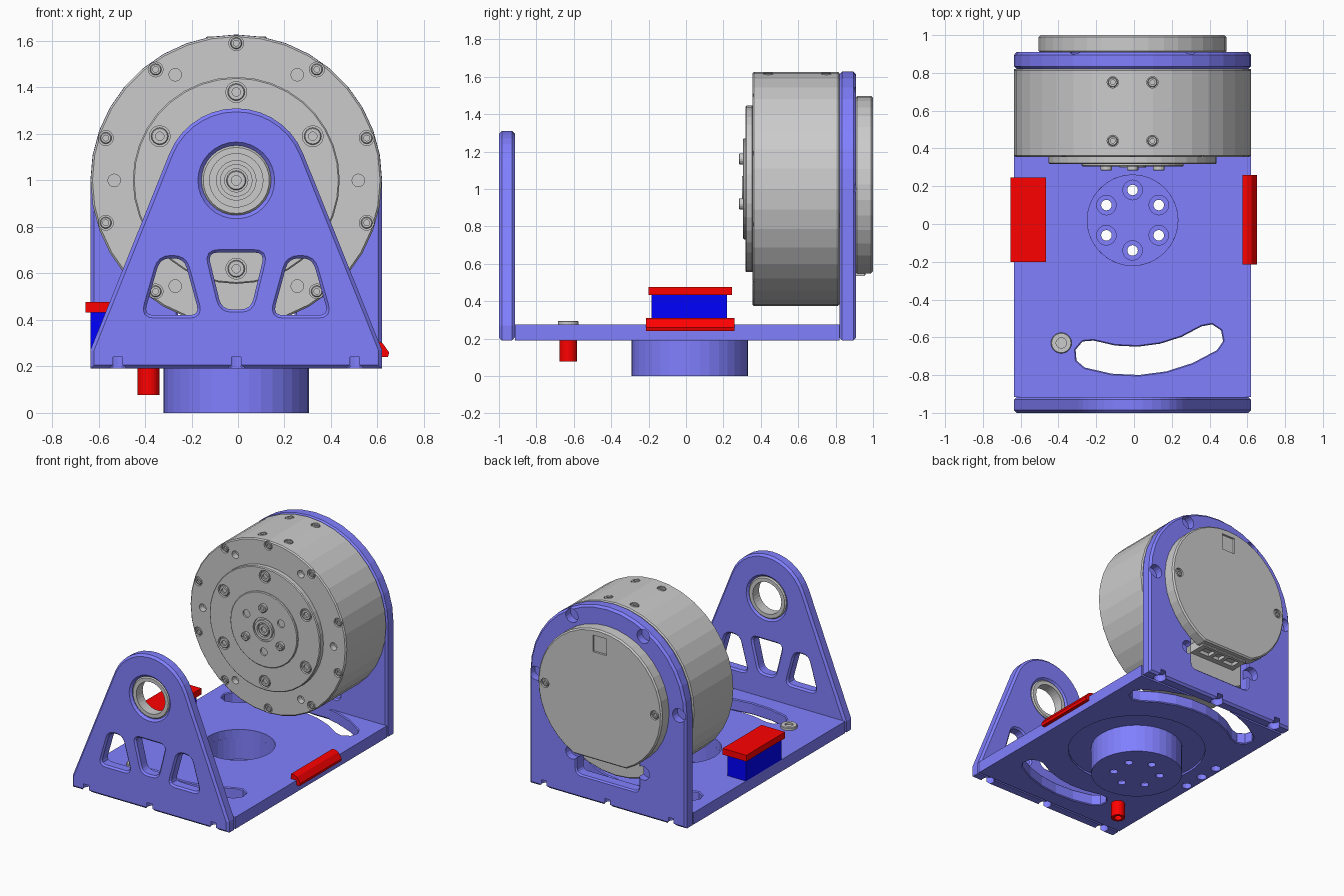
import bpy, bmesh, math
from mathutils import Vector

if "Cube" in bpy.data.objects:
    bpy.data.objects.remove(bpy.data.objects["Cube"])

CX, CZ = -0.0075, 1.0      # joint axis in x and z
PY = 0.02                  # turntable axis in y


def material(name, rgb):
    m = bpy.data.materials.new(name)
    m.diffuse_color = (*rgb, 1)
    m.use_nodes = True
    m.node_tree.nodes["Principled BSDF"].inputs["Base Color"].default_value = m.diffuse_color
    return m


VIOLET = material("violet", (0.22, 0.215, 1.0))
RED = material("red", (1.0, 0.0, 0.0))
BLUE = material("blue", (0.0, 0.0, 1.0))


def arc(x, y, r, a0, a1, n):
    return [(x + r * math.cos(math.radians(a0 + (a1 - a0) * i / n)),
             y + r * math.sin(math.radians(a0 + (a1 - a0) * i / n))) for i in range(n + 1)]


def circle(x, y, r, n=24):
    return arc(x, y, r, 0, 360, n)[:-1]


def ring_of(r, angles, size, x=CX, y=CZ, n=16):
    """Circles spread round a centre."""
    return [circle(x + r * math.cos(math.radians(a)), y + r * math.sin(math.radians(a)), size, n)
            for a in angles]


def rect(x0, y0, x1, y1):
    return [(x0, y0), (x1, y0), (x1, y1), (x0, y1)]


def rounded(pts, d, n=4):
    """Soften each corner of a polygon with a short curve."""
    out = []
    for i, p in enumerate(pts):
        p, a, b = Vector(p), Vector(pts[i - 1]), Vector(pts[(i + 1) % len(pts)])
        s, e = p + (a - p).normalized() * d, p + (b - p).normalized() * d
        for k in range(n + 1):
            t = k / n
            out.append(tuple(s * (1 - t) ** 2 + p * 2 * t * (1 - t) + e * t * t))
    return out


def inset(pts, d):
    v = [Vector(p) for p in pts]
    if sum(v[i - 1].x * v[i].y - v[i].x * v[i - 1].y for i in range(len(v))) < 0:
        v.reverse()
    out = []
    for i, p in enumerate(v):
        e1, e2 = (p - v[i - 1]).normalized(), (v[(i + 1) % len(v)] - p).normalized()
        n1, n2 = Vector((e1.y, -e1.x)), Vector((e2.y, -e2.x))
        out.append(p - (n1 + n2) * (d / max(0.2, 1 + n1.dot(n2))))
    return out


def loft(name, outlines, rings, axis='y', mat=None, loop=False):
    """Stack (inset, depth) copies of each outline along an axis."""
    place = {'y': lambda u, w, d: (u, d, w), 'z': lambda u, w, d: (u, w, d)}[axis]
    bm = bmesh.new()
    for pts in outlines:
        rows = [[bm.verts.new(place(p.x, p.y, d)) for p in inset(pts, k)] for k, d in rings]
        n = len(pts)
        for a, b in zip(rows, rows[1:] + (rows[:1] if loop else [])):
            for i in range(n):
                bm.faces.new((a[i], a[(i + 1) % n], b[(i + 1) % n], b[i]))
        if not loop:
            bm.faces.new(rows[0])
            bm.faces.new(rows[-1])
    bmesh.ops.recalc_face_normals(bm, faces=bm.faces)
    me = bpy.data.meshes.new(name)
    bm.to_mesh(me)
    bm.free()
    ob = bpy.data.objects.new(name, me)
    bpy.context.collection.objects.link(ob)
    if mat:
        me.materials.append(mat)
    return ob


def slab(name, outlines, a, b, c=0, axis='y', mat=None):
    rings = [(c, a), (0, a + abs(c)), (0, b - abs(c)), (c, b)] if c else [(0, a), (0, b)]
    return loft(name, outlines, rings, axis, mat)


def hole(outlines, a, b, c=0, axis='y'):
    """Cutter right through a..b, flared by c at both faces."""
    return slab("cutter", outlines, a - 0.01, b + 0.01, -(c + 0.01) if c else 0, axis)


def cut(ob, cutters, mat=None):
    for c in cutters:
        c.hide_render = True
        m = ob.modifiers.new("cut", 'BOOLEAN')
        m.operation, m.solver, m.object = 'DIFFERENCE', 'EXACT', c
    me = bpy.data.meshes.new_from_object(ob.evaluated_get(bpy.context.evaluated_depsgraph_get()))
    ob.modifiers.clear()
    ob.data = me
    me.materials.clear()
    if mat:
        me.materials.append(mat)
    for p in me.polygons:
        p.material_index = 0
    for c in cutters:
        bpy.data.objects.remove(c)


def screws(name, outlines, root, top, r, axis='y'):
    """Heads with a sunk socket; top is the visible end."""
    s = 1 if top > root else -1
    return loft(name, outlines, [(0, root), (0, top - s * 0.004), (0.004, top), (r * 0.5, top),
                                 (r * 0.5, top - s * 0.012)], axis)


def mirror(pts):
    return [(2 * CX - x, y) for x, y in pts]


X0, X1 = CX - 0.6275, CX + 0.6275
EDGE_X = (CX - 0.51, CX, CX + 0.51)

# Front bearing plate with lightening holes
front = slab("front_plate", [[(X0, 0.19), (X1, 0.19), (X1, 0.27)] + arc(CX, CZ, 0.31, 22, 158, 14)
                             + [(X0, 0.27)]], -1.0, -0.915, 0.015, mat=VIOLET)
side = rounded([(-0.405, 0.42), (-0.165, 0.42), (-0.232, 0.665), (-0.335, 0.665)], 0.045)
middle = rounded([(-0.13, 0.69), (0.115, 0.69), (0.055, 0.445), (-0.07, 0.445)], 0.045)
cut(front, [hole([circle(CX, CZ, 0.15, 32)], -1.0, -0.915, 0.015),
            hole([side], -1.0, -0.915, 0.012),
            hole([middle], -1.0, -0.915, 0.012),
            hole([mirror(side)], -1.0, -0.915, 0.012),
            slab("cutter", [circle(x, -0.962, 0.044, 16) for x in EDGE_X], 0.1, 0.24, axis='z')], VIOLET)
loft("bearing", [circle(CX, CZ, 0.15, 32)],
     [(0.008, -0.99), (0, -0.98), (0, -0.925), (0.008, -0.917), (0.035, -0.917), (0.035, -0.99)], loop=True)

# Rear motor plate with arched top
rear = slab("rear_plate", [[(X0, 0.19), (X1, 0.19)] + arc(CX, CZ, 0.6275, 0, 180, 18)],
            0.82, 0.91, 0.015, mat=VIOLET)
cut(rear, [hole([rounded(rect(CX - 0.25, 0.36, CX + 0.25, 0.64), 0.04)], 0.82, 0.91, 0.01),
           slab("cutter", ring_of(0.572, range(0, 360, 60), 0.05), 0.855, 0.95),
           slab("cutter", [circle(x, 0.872, 0.044, 16) for x in EDGE_X], 0.1, 0.24, axis='z')], VIOLET)


# Base plate with curved slots
def slot(a0, a1, n):
    def end(a, t0, t1):
        x, y = arc(CX, PY, 0.745, a, a, 1)[0]
        return arc(x, y, 0.075, t0, t1, 2)
    return (arc(CX, PY, 0.82, a0, a1, n) + end(a1, a1 + 45, a1 + 135)
            + arc(CX, PY, 0.67, a1, a0, n) + end(a0, a0 + 225, a0 + 315))


base = slab("base_plate", [rect(X0, -0.915, X1, 0.82)], 0.19, 0.275, axis='z', mat=VIOLET)
cut(base, [hole([slot(-108, -57, 5)], 0.19, 0.275, 0.006, 'z'),
           hole([slot(52, 128, 7)], 0.19, 0.275, 0.006, 'z'),
           hole([circle(CX, PY, 0.24, 32)], 0.19, 0.275, 0, 'z'),
           slab("cutter", [circle(CX, PY, 0.47, 36)], 0.1, 0.205, axis='z'),
           slab("cutter", [circle(-0.59, y, 0.035, 12) for y in (-0.14, 0.02, 0.17)],
                0.1, 0.235, axis='z')], VIOLET)

# Turntable pedestal, hollow with a drilled floor
pedestal = loft("pedestal", [circle(CX, PY, 0.3125, 36)],
                [(0, 0), (0, 0.215), (0.0725, 0.215), (0.0725, 0.06)], 'z', VIOLET)
bolt_angles = range(30, 390, 60)
cut(pedestal, [slab("cutter", ring_of(0.16, bolt_angles, 0.028, CX, PY), -0.1, 0.1, axis='z'),
               slab("cutter", ring_of(0.16, bolt_angles, 0.052, CX, PY), 0.03, 0.12, axis='z')], VIOLET)

# Motor body
face_angles = range(18, 378, 36)
body = slab("motor_body", [circle(CX, CZ, 0.6265, 36)], 0.355, 0.82, 0.008)
top_screws = [circle(CX + x, y, 0.03, 16) for x in (-0.105, 0.105) for y in (0.44, 0.75)]
cut(body, [slab("cutter", ring_of(0.59, face_angles, 0.032), 0.3, 0.372),
           slab("cutter", ring_of(0.525, range(0, 360, 60), 0.027), 0.3, 0.40),
           slab("cutter", top_screws, 1.595, 1.7, axis='z')])
screws("motor_rim_screws", ring_of(0.59, face_angles, 0.025), 0.375, 0.358, 0.025)
screws("motor_top_screws", [inset(p, 0.004) for p in top_screws], 1.59, 1.618, 0.026, 'z')

# Output flange and hub on the motor face
flange = slab("output_flange", [circle(CX, CZ, 0.445, 36)], 0.317, 0.36, 0.006)
cut(flange, [slab("cutter", ring_of(0.38, bolt_angles, 0.045), 0.25, 0.34)])
screws("flange_screws", ring_of(0.38, bolt_angles, 0.037), 0.345, 0.318, 0.037)
hub = slab("output_hub", [circle(CX, CZ, 0.27, 32)], 0.305, 0.33, 0.005)
cut(hub, [slab("cutter", ring_of(0.16, (30, 150, 270), 0.028), 0.25, 0.325),
          slab("cutter", [circle(CX, CZ, 0.085)], 0.25, 0.318)])
screws("hub_screws", ring_of(0.16, (90, 210, 330), 0.03), 0.31, 0.283, 0.03)
loft("hub_collar", [circle(CX, CZ, 0.07)], [(0, 0.325), (0, 0.30), (0.02, 0.30), (0.02, 0.325)], loop=True)
screws("hub_centre_screw", [circle(CX, CZ, 0.042)], 0.325, 0.303, 0.042)

# Rear cover with flat lower edge, and the plug below it
cover = slab("motor_cover", [arc(CX, CZ, 0.4975, -65, 245, 32)], 0.905, 1.0, 0.01)
cover_screws = [circle(CX + s * 0.44, CZ, 0.026, 16) for s in (-1, 1)]
cut(cover, [slab("cutter", [rect(CX - 0.055, 1.33, CX + 0.055, 1.45)], 0.985, 1.1),
            slab("cutter", [inset(p, -0.007) for p in cover_screws], 0.985, 1.1)])
screws("cover_screws", cover_screws, 0.98, 0.997, 0.026)
plug = slab("plug_housing", [rect(CX - 0.19, 0.535, CX + 0.19, 0.60)], 0.80, 0.96, 0.006)
cut(plug, [slab("cutter", [rect(CX - 0.15, 0.86, CX - 0.06, 0.93), rect(CX - 0.03, 0.86, CX + 0.03, 0.93),
                           rect(CX + 0.06, 0.86, CX + 0.15, 0.93)], 0.5, 0.56, axis='z')])

# End-stop pin with screw
screws("stop_screw", [circle(-0.385, -0.63, 0.055)], 0.27, 0.295, 0.055, 'z')
loft("stop_pin", [circle(-0.385, -0.63, 0.047)], [(0, 0.19), (0, 0.077), (0.02, 0.077), (0.02, 0.15)],
     'z', RED)

# Sensor block with red cap on the left, red edge guard on the right
slab("side_block", [rect(-0.635, -0.185, -0.485, 0.22)], 0.275, 0.432, axis='z', mat=BLUE)
slab("block_cap", [rect(-0.655, -0.2, -0.465, 0.245)], 0.432, 0.477, axis='z', mat=RED)
slab("edge_guard", [[(0.575, 0.27), (0.61, 0.27), (0.62, 0.24), (0.645, 0.24), (0.65, 0.26),
                     (0.622, 0.30), (0.60, 0.31), (0.575, 0.31)]], -0.215, 0.26, mat=RED)
